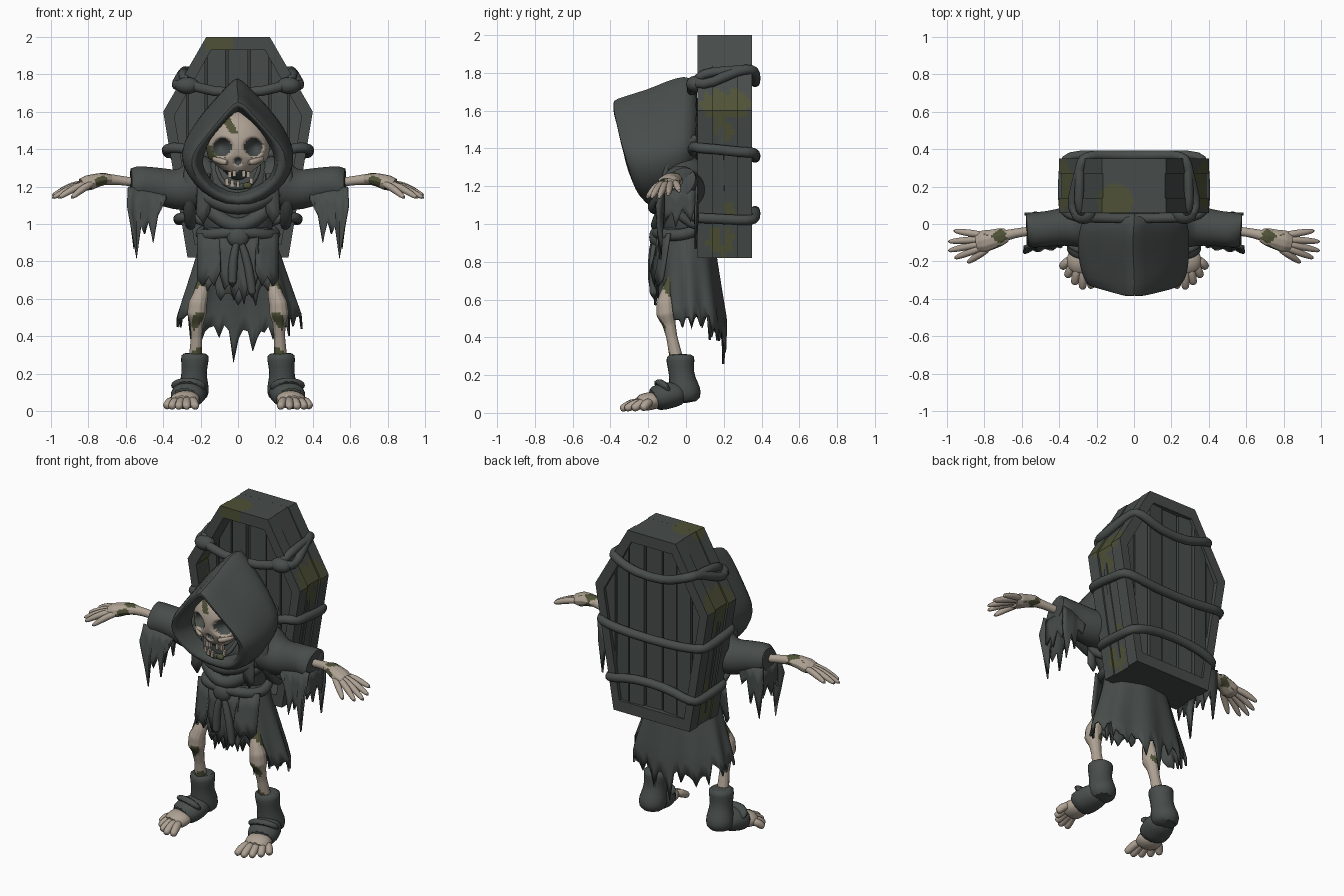
import bpy, bmesh, math, random
from mathutils import Vector

random.seed(4)
cube = bpy.data.objects.get("Cube")
if cube:
    bpy.data.objects.remove(cube)


def material(name, rgb):
    m = bpy.data.materials.new(name)
    m.use_nodes = True
    m.diffuse_color = (*rgb, 1)
    m.node_tree.nodes["Principled BSDF"].inputs["Base Color"].default_value = (*rgb, 1)
    return m


CLOTH = material("worn_cloth", (.064, .075, .072))
WOOD = material("old_wood", (.061, .071, .068))
BONE = material("bone", (.42, .355, .29))
MOSS = material("moss", (.078, .083, .038))
DARK = material("dark_gap", (.04, .046, .044))


def finish(name, bm, mats, mirror=False, solid=0, subsurf=0, rule=None, angle=45):
    bmesh.ops.recalc_face_normals(bm, faces=bm.faces)
    me = bpy.data.meshes.new(name)
    bm.to_mesh(me)
    bm.free()
    for m in mats:
        me.materials.append(m)
    me.shade_smooth()
    me.set_sharp_from_angle(angle=math.radians(angle))
    if rule:
        for p in me.polygons:
            p.material_index = rule(p.center)
    ob = bpy.data.objects.new(name, me)
    bpy.context.scene.collection.objects.link(ob)
    if solid:
        ob.modifiers.new("Thickness", 'SOLIDIFY').thickness = solid
    if subsurf:
        s = ob.modifiers.new("Smooth", 'SUBSURF')
        s.levels = s.render_levels = subsurf
    if mirror:
        ob.modifiers.new("Mirror", 'MIRROR').use_clip = False


def loft(bm, rings, around=True, along=False):
    rows = [[bm.verts.new(p) for p in r] for r in rings]
    pairs = list(zip(rows, rows[1:])) + ([(rows[-1], rows[0])] if along else [])
    n = len(rows[0])
    for a, b in pairs:
        for i in range(n if around else n - 1):
            j = (i + 1) % n
            bm.faces.new((a[i], a[j], b[j], b[i]))
    return rows


def tube(name, pts, radii, mat, sides=8, closed=False, sq=(1, 1, 1), mirror=False, rule=None):
    P = [Vector(p) for p in pts]
    n = len(P)
    if not isinstance(radii, (list, tuple)):
        radii = [radii] * n
    rings, nrm = [], None
    for i, p in enumerate(P):
        nxt = P[(i + 1) % n] if closed else P[min(i + 1, n - 1)]
        prv = P[i - 1] if closed else P[max(i - 1, 0)]
        t = (nxt - prv).normalized()
        nrm = t.orthogonal() if nrm is None else nrm - t * nrm.dot(t)
        nrm.normalize()
        b = t.cross(nrm)
        ring = []
        for k in range(sides):
            a = math.tau * k / sides
            o = (nrm * math.cos(a) + b * math.sin(a)) * radii[i]
            ring.append(p + Vector(u * v for u, v in zip(o, sq)))
        rings.append(ring)
    bm = bmesh.new()
    rows = loft(bm, rings, along=closed)
    if rule:
        bmesh.ops.subdivide_edges(bm, edges=bm.edges, cuts=3, use_grid_fill=True)
    elif not closed:
        bm.faces.new(rows[0])
        bm.faces.new(rows[-1])
    finish(name, bm, mat if rule else [mat], mirror, 0, 1, rule, 70)


def ball(name, c, scale, mat, mirror=False):
    bm = bmesh.new()
    bmesh.ops.create_uvsphere(bm, u_segments=16, v_segments=10, radius=1)
    for v in bm.verts:
        v.co = Vector(x * s + o for x, s, o in zip(v.co, scale, c))
    finish(name, bm, [mat], mirror, angle=80)


def rag(name, p, q, drops, mirror=False, lean=0):
    """Hanging cloth with a ragged lower edge."""
    p, q, n = Vector(p), Vector(q), len(drops)
    rows = []
    for f in (0, .35, .7, 1):
        rows.append([p.lerp(q, i / (n - 1)) + Vector((0, lean * f + .008 * math.sin(2 * i) * f, -d * f))
                     for i, d in enumerate(drops)])
    bm = bmesh.new()
    loft(bm, rows, around=False)
    finish(name, bm, [CLOTH], mirror, solid=.012)


# Coffin: three hexagonal bands, planks and backing
def half_width(z):
    return .40 - .23 * (z - 1.6) / .4 if z > 1.6 else .40 - .13 * (1.6 - z) / .78


def hexagon(sx, sz, y):
    half = [(.17, 2.0), (.40, 1.6), (.27, .82)]
    pts = half + [(-x, z) for x, z in reversed(half)]
    return [(x * sx, y, 1.41 + (z - 1.41) * sz) for x, z in pts]


moss_spots = [((.38, .17, 1.63), .09), ((.37, .26, 1.64), .08), ((.36, .2, 1.5), .05),
              ((.31, .22, 1.08), .035), ((.28, .18, .91), .07)]


def coffin_rule(c):
    side = Vector((abs(c.x), c.y, c.z))
    patch = any((side - Vector(s)).length < r + .012 * math.sin(90 * c.z + 70 * c.y) for s, r in moss_spots)
    top = c.z > 1.93 and math.hypot(c.x + .1, c.y - .12) < .095
    return int(patch or top)


for label, y0, y1, s in (("front", .06, .14, 1), ("middle", .14, .27, .97), ("back", .27, .35, 1)):
    bm = bmesh.new()
    loft(bm, [hexagon(s, .99 + s / 100, y0), hexagon(s, .99 + s / 100, y1),
              hexagon(.85, .88, y1), hexagon(.85, .88, y0)], along=True)
    bmesh.ops.subdivide_edges(bm, edges=bm.edges, cuts=23, use_grid_fill=True)
    finish("coffin_frame_" + label, bm, [WOOD, MOSS], rule=coffin_rule, angle=25)

bm = bmesh.new()
bm.faces.new([bm.verts.new(p) for p in hexagon(.9, .95, .26)])
finish("coffin_backing", bm, [DARK])


def plank_ends(x):
    x = abs(x)
    top = 1.97 - max(0, x - .17) * 1.7
    bottom = .85 + max(0, x - .27) * 6
    return bottom, top


edges = [-.38, -.27, -.17, -.06, .06, .17, .27, .38]
for label, y in (("front", .19), ("back", .3)):
    bm = bmesh.new()
    for a, b in zip(edges, edges[1:]):
        a, b, dy = a + .006, b - .006, random.uniform(-.012, .012)
        (la, ha), (lb, hb) = plank_ends(a), plank_ends(b)
        tilt = random.uniform(-.012, .012)
        caps = [[(a, yy, la), (b, yy + tilt, lb), (b, yy + tilt, hb), (a, yy, ha)] for yy in (y + dy, y + dy + .025)]
        for row in loft(bm, caps):
            bm.faces.new(row)
    finish("coffin_planks_" + label, bm, [WOOD], angle=20)

# Ropes tied round the coffin
for label, zf, zb, sag in (("upper", 1.74, 1.82, .07), ("middle", 1.40, 1.38, .03), ("lower", 1.03, 1.02, -.05)):
    wf, wb = half_width(zf), half_width(zb)
    half = [(wf - .16, .03, zf - .04), (wf - .05, .035, zf + .02), (wf + .01, .06, zf), (wf + .015, .13, zf),
            (wb + .015, .28, zb), (wb + .01, .355, zb), (wb - .06, .37, zb - sag / 3), (wb * .4, .365, zb - sag)]
    tube("rope_" + label, half + [(-x, y, z) for x, y, z in reversed(half)], .03, CLOTH, closed=True)
ball("upper_rope_knots", (.27, .05, 1.74), (.065, .05, .045), CLOTH, True)
tube("upper_rope_loops", [(.26, .04, 1.74), (.3, .08, 1.8), (.29, .2, 1.81), (.29, .34, 1.82)], .028, CLOTH,
     mirror=True)

# Hood: pointed outline swept from the face opening to the back
outline = [(0, 1), (.2, .84), (.42, .62), (.72, .3), (.96, -.02), (1, -.28), (.82, -.58), (.5, -.84), (0, -1)]
outline += [(-x, t) for x, t in outline[-2:0:-1]]


def hood_ring(yt, yb, zt, zb, w):
    ring = []
    for x, t in outline:
        s = (t + 1) / 2
        ring.append((w * x + random.uniform(-.012, .012), yb + (yt - yb) * s ** .5 + random.uniform(-.008, .008),
                     zb + (zt - zb) * s + random.uniform(-.01, .01)))
    return ring


bm = bmesh.new()
rows = loft(bm, [hood_ring(*r) for r in (
    (-.24, -.12, 1.61, 1.16, .20), (-.385, -.2, 1.63, 1.13, .22), (-.40, -.2, 1.665, 1.10, .26),
    (-.33, -.18, 1.69, 1.08, .29), (-.2, -.13, 1.73, 1.08, .31), (-.1, -.06, 1.77, 1.10, .31),
    (-.01, .01, 1.80, 1.14, .295), (.07, .07, 1.78, 1.2, .26))])
bm.faces.new(rows[-1])
finish("hood", bm, [CLOTH], subsurf=1, angle=60)

# Skull with sunken sockets
hollows = [(.083, 1.41, .055, .07), (-.083, 1.41, .055, .07), (0, 1.335, .024, .03)]
bm = bmesh.new()
bmesh.ops.create_uvsphere(bm, u_segments=96, v_segments=72, radius=1)
for v in bm.verts:
    x, y, z = v.co.x * .17, -.165 + v.co.y * .145, 1.42 + v.co.z * .185
    x *= 1 - .38 * min(1, max(0, (1.35 - z) / .08))
    if y < -.165:
        for hx, hz, r, depth in hollows:
            y += depth * max(0, 1 - (math.hypot(x - hx, z - hz) / r) ** 2)
    v.co = (x, y, z)


def skull_rule(c):
    if c.z < 1.28 + .012 * math.sin(c.x * 70) and abs(c.x) < .083:
        return 1
    if c.z < 1.24:
        return 1
    if c.y < -.16 and any(math.hypot(c.x - h[0], c.z - h[1]) < h[2] * .88 for h in hollows):
        return 1
    brow = abs(c.x + .04 + (c.z - 1.52) * .6) < .024 and 1.48 < c.z < 1.57
    return 2 if brow or math.hypot(c.x + .145, c.z - 1.38) < .04 else 0


finish("skull", bm, [BONE, CLOTH, MOSS], rule=skull_rule, angle=60)
tube("cheekbones", [(.05, -.285, 1.325), (.09, -.27, 1.335), (.14, -.22, 1.355)], [.016, .022, .018], BONE, mirror=True)
tube("jaw", [(.12, -.15, 1.33), (.1, -.2, 1.24), (.05, -.245, 1.195), (-.05, -.245, 1.195),
             (-.1, -.2, 1.24), (-.12, -.15, 1.33)], [.012, .014, .02, .02, .014, .012], CLOTH)
ball("jaw_moss", (.05, -.25, 1.205), (.025, .016, .018), MOSS)
bm = bmesh.new()
for x, z in ((-.045, 1.265), (-.02, 1.27), (.03, 1.268), (.055, 1.265), (-.06, 1.225), (-.03, 1.217), (.0, 1.213), (.07, 1.23)):
    r = bmesh.ops.create_cube(bm, size=1)
    for v in r["verts"]:
        v.co = (x + v.co.x * .018, -.257 + v.co.y * .02 + abs(x) * .3, z + v.co.z * .034)
finish("teeth", bm, [BONE])

# Torso, cowl, straps and lapel strips
tube("torso", [(0, 0, .9), (0, 0, 1.0), (0, -.01, 1.15), (0, -.01, 1.28), (0, 0, 1.36)],
     [.18, .19, .22, .23, .14], CLOTH, 20, sq=(1, .72, 1))
for label, r, z, sag in (("cowl_upper", .24, 1.19, .08), ("cowl_lower", .21, 1.13, .11)):
    tube(label, [(r * math.sin(a), -.03 - r * .56 * math.cos(a), z - sag * (math.cos(a) + .3 * math.cos(3 * a)))
                 for a in (math.tau * i / 20 for i in range(20))], .045, CLOTH, closed=True)
tube("straps", [(.22, .08, 1.46), (.25, -.04, 1.42), (.26, -.12, 1.3), (.26, -.11, 1.15), (.26, -.03, 1.03),
                (.25, .08, .98)], .035, CLOTH, sq=(1, .6, 1), mirror=True)
rag("lapel_strips", (.15, -.165, 1.27), (.22, -.155, 1.27), [.2, .27, .22], True)

# Skirt with a ragged hem, shorter over the thighs
N, cols = 80, []
for i in range(N):
    a = math.tau * i / N
    d = abs((math.degrees(a) + 180) % 360 - 180)
    hem = .64 if d < 25 else .7 if d < 58 else .53 if d < 125 else .46
    hem -= random.uniform(0, .04) + (.05 if i % 4 == 0 else 0)
    if i in (N // 2 - 3, N // 2 + 1):
        hem = .26 if i > N // 2 else .32
    col = []
    for k in range(8):
        z = .98 + (hem - .98) * k / 7
        t = min(1, (.98 - z) / .48)
        fold = 1 + .05 * math.sin(9 * a) * t
        col.append(((.18 + .15 * t) * fold * math.sin(a), .03 * t - (.14 + .04 * t) * fold * math.cos(a), z))
    cols.append(col)
bm = bmesh.new()
loft(bm, list(zip(*cols)))
finish("skirt", bm, [CLOTH], solid=.012, angle=50)
rag("front_panel", (-.1, -.155, .95), (.11, -.155, .95), [.2, .3, .27, .36, .29, .38, .26, .33, .2], lean=-.01)
rag("side_panels", (.1, -.145, .95), (.22, -.09, .95), [.2, .28, .23, .28, .24], True, -.045)

# Belt, knot and hanging ends
tube("belt", [(.2 * math.sin(a), -.01 - .145 * math.cos(a), .965 - .03 * math.cos(a) + .02 * math.cos(2 * a))
              for a in (math.tau * i / 20 for i in range(20))], .034, CLOTH, closed=True)
ball("belt_knot", (0, -.16, .93), (.06, .035, .055), CLOTH)
tube("belt_end_right", [(0, -.17, .92), (-.03, -.18, .82), (-.03, -.175, .65)], [.022, .024, .034], CLOTH)
tube("belt_end_left", [(.01, -.165, .92), (.06, -.175, .78), (.08, -.17, .59)], [.022, .025, .03], CLOTH)

# Sleeves and tatters
tube("sleeves", [(.1, 0, 1.23), (.2, -.005, 1.22), (.27, -.01, 1.19), (.34, -.01, 1.18), (.42, -.02, 1.205),
                 (.5, -.03, 1.215), (.59, -.035, 1.215), (.57, -.035, 1.215), (.45, -.03, 1.21)],
     [.15, .15, .125, .11, .1, .095, .104, .088, .06], CLOTH, 14, mirror=True)
rag("sleeve_tatters_front", (.39, -.1, 1.17), (.585, -.125, 1.2),
    [.03, .1, .13, .28, .17, .24, .2, .38, .22, .1], True, -.03)
rag("sleeve_tatters_back", (.41, .045, 1.18), (.585, .05, 1.2), [.02, .12, .09, .24, .15, .33, .12], True)
rag("sleeve_tatters_end", (.575, -.115, 1.18), (.575, .05, 1.18), [.16, .12, .2, .1, .17, .1], True)

# Arm bones and hands
tube("forearms", [(.44, -.035, 1.215), (.55, -.035, 1.222), (.64, -.05, 1.235), (.7, -.065, 1.24), (.75, -.08, 1.235)],
     [.03, .026, .027, .034, .034], BONE, mirror=True)


def palm_rule(c):
    return int(c.x < .77 + .03 * math.sin(90 * c.y) and math.sin(55 * c.x) + math.sin(75 * c.y + 30 * c.z) > .1)


tube("palms", [(.68, -.06, 1.24), (.71, -.068, 1.242), (.75, -.08, 1.235), (.8, -.092, 1.22), (.835, -.1, 1.21)],
     [.033, .044, .048, .055, .045], [BONE, MOSS], 10, sq=(1, 1.1, .75), mirror=True, rule=palm_rule)
for label, root, tip in (("index", -.12, (.965, -.185, 1.135)), ("middle", -.1, (1.0, -.145, 1.135)),
                         ("ring", -.08, (1.0, -.095, 1.15)), ("little", -.06, (.97, -.035, 1.17)),
                         ("thumb", -.125, (.895, -.21, 1.135))):
    a = Vector((.77 if label == "thumb" else .8, root, 1.22))
    b = Vector(tip)
    tube(label + "_fingers", [a, a.lerp(b, .35) + Vector((0, 0, .01)), a.lerp(b, .65) + Vector((0, 0, .008)), b],
         [.021, .024, .022, .013], BONE, 6, mirror=True)


# Leg bones with moss, ankle wraps and feet
def leg_rule(c):
    return int(math.sin(31 * c.z + 25 * c.x) + math.sin(40 * c.y + 17 * c.z) > .75)


tube("legs", [(.165, -.05, .82), (.185, -.075, .7), (.2, -.1, .62), (.215, -.108, .575), (.22, -.105, .52),
              (.22, -.09, .47), (.222, -.075, .4), (.225, -.06, .33), (.23, -.04, .24)],
     [.03, .03, .042, .05, .053, .036, .03, .034, .04], [BONE, MOSS], 12, mirror=True, rule=leg_rule)
tube("ankle_wraps", [(.23, -.03, .315), (.23, -.03, .28), (.235, -.025, .21), (.235, -.015, .15), (.24, .0, .1),
                     (.24, .0, .05)], [.076, .08, .066, .08, .09, .07], CLOTH, 12, mirror=True)
tube("foot_wraps", [(.24, -.0, .1), (.25, -.06, .1), (.27, -.13, .085), (.285, -.185, .07)],
     [.07, .095, .1, .085], CLOTH, 12, sq=(1, 1, .75), mirror=True)
tube("foot_bands", [(.26, -.1, .14), (.265, -.12, .135), (.27, -.14, .125)], [.085, .1, .085], CLOTH, 12,
     sq=(1.05, 1, .5), mirror=True)
tube("feet", [(.27, -.14, .07), (.285, -.2, .062), (.295, -.26, .045)], [.08, .086, .075], BONE, 10,
     sq=(1, 1, .6), mirror=True)
for i, tip in enumerate(((.225, -.345), (.275, -.35), (.32, -.325), (.36, -.285), (.39, -.235))):
    a, b = Vector((.25 + .022 * i, -.23 + .012 * i, .06)), Vector((*tip, .02))
    tube("toes_%d" % (i + 1), [a, a.lerp(b, .5) + Vector((0, 0, .012)), a.lerp(b, .85), b],
         [.025, .03, .027, .018], BONE, 6, mirror=True)
